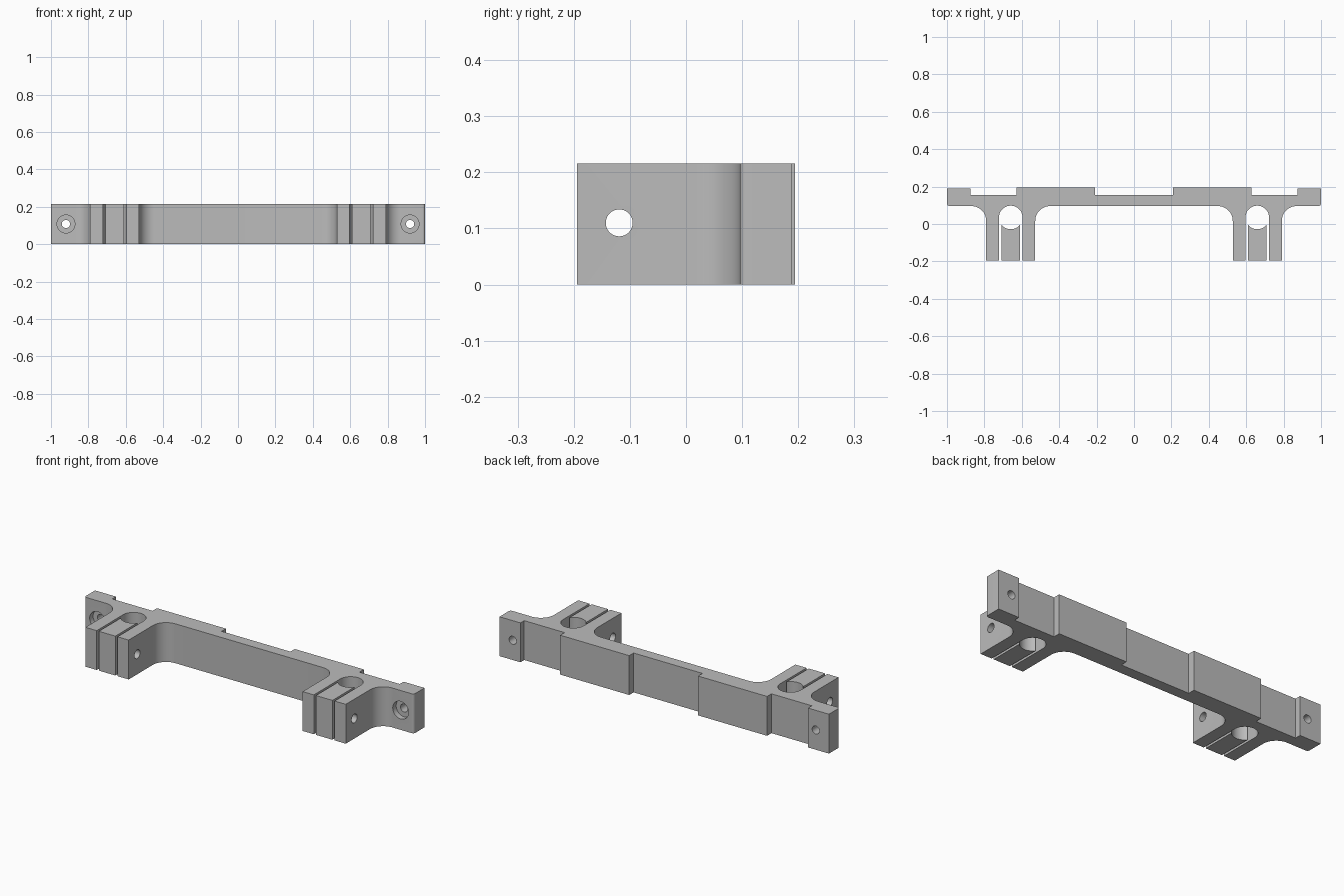
import bpy, bmesh, math

HEIGHT = 0.216
MID = HEIGHT / 2
BORE_X, BORE_Y, BORE_R = 0.659, 0.035, 0.063   # clamp bore
FILLET = 0.08
FRONT, BACK, TIP = 0.096, 0.156, -0.194        # bar front, bar back, clamp tips

cube = bpy.data.objects.get("Cube")
if cube:
    bpy.data.objects.remove(cube, do_unlink=True)

grey = bpy.data.materials.new("light grey")
grey.use_nodes = True
grey.diffuse_color = (0.5, 0.5, 0.5, 1)
grey.node_tree.nodes["Principled BSDF"].inputs["Base Color"].default_value = (0.5, 0.5, 0.5, 1)


def arc(cx, cy, r, start, end, steps=16):
    angles = [math.radians(start + (end - start) * i / steps) for i in range(steps + 1)]
    return [(cx + r * math.cos(a), cy + r * math.sin(a)) for a in angles]


def extrude_profile(name, points):
    bm = bmesh.new()
    face = bm.faces.new([bm.verts.new((x, y, 0)) for x, y in points])
    new = bmesh.ops.extrude_face_region(bm, geom=[face])["geom"]
    bmesh.ops.translate(bm, vec=(0, 0, HEIGHT),
                        verts=[v for v in new if isinstance(v, bmesh.types.BMVert)])
    bmesh.ops.recalc_face_normals(bm, faces=bm.faces)
    mesh = bpy.data.meshes.new(name)
    bm.to_mesh(mesh)
    bm.free()
    mesh.materials.append(grey)
    obj = bpy.data.objects.new(name, mesh)
    bpy.context.collection.objects.link(obj)
    return obj


def cut_cylinder(obj, radius, length, location, rotation):
    bpy.ops.mesh.primitive_cylinder_add(vertices=40, radius=radius, depth=length,
                                        location=location, rotation=rotation)
    cutter = bpy.context.object
    cutter.hide_render = True
    cutter.data.materials.append(grey)
    mod = obj.modifiers.new("hole", "BOOLEAN")
    mod.operation, mod.solver, mod.object = "DIFFERENCE", "EXACT", cutter
    bpy.context.view_layer.objects.active = obj
    bpy.ops.object.modifier_apply(modifier=mod.name)
    bpy.data.objects.remove(cutter, do_unlink=True)


def finish(obj):
    bpy.ops.object.select_all(action="DESELECT")
    obj.select_set(True)
    bpy.context.view_layer.objects.active = obj
    bpy.ops.object.shade_smooth_by_angle(angle=math.radians(30))


# Bar with pads, end tabs and clamp arms: one half outline, then mirrored
half = [(0.209, BACK), (0.209, 0.194), (0.628, 0.194), (0.628, BACK),
        (0.873, BACK), (0.873, 0.189), (1, 0.189)]
half += arc(0.987, FRONT + 0.013, 0.013, 0, -90, 6)
half += arc(0.79 + FILLET, FRONT - FILLET, FILLET, 90, 180)
half += [(0.79, TIP), (BORE_X + BORE_R, TIP)]
half += arc(BORE_X, BORE_Y, BORE_R, 0, 180, 28)
half += [(BORE_X - BORE_R, TIP), (0.528, TIP)]
half += arc(0.528 - FILLET, FRONT - FILLET, FILLET, 0, 90)
bar = extrude_profile("mounting_bar", half + [(-x, y) for x, y in reversed(half)])

along_x = (0, math.pi / 2, 0)
along_y = (math.pi / 2, 0, 0)
for side, label in ((1, "left"), (-1, "right")):
    # Recessed screw hole in the end tab
    cut_cylinder(bar, 0.022, 0.4, (side * 0.92, 0.14, MID), along_y)
    cut_cylinder(bar, 0.048, 0.06, (side * 0.92, FRONT, MID), along_y)
    # Loose centre block of the clamp, hollowed by the bore
    x = side * BORE_X
    edge = math.degrees(math.acos(0.05 / BORE_R))
    block = extrude_profile(label + "_clamp_block",
                            [(x + 0.05, TIP)] + arc(x, BORE_Y, BORE_R, -edge, edge - 180)
                            + [(x - 0.05, TIP)])
    # Cross bolt hole through arms and block
    for part in (bar, block):
        cut_cylinder(part, 0.024, 0.4, (x, -0.119, MID + 0.002), along_x)
    finish(block)
finish(bar)
